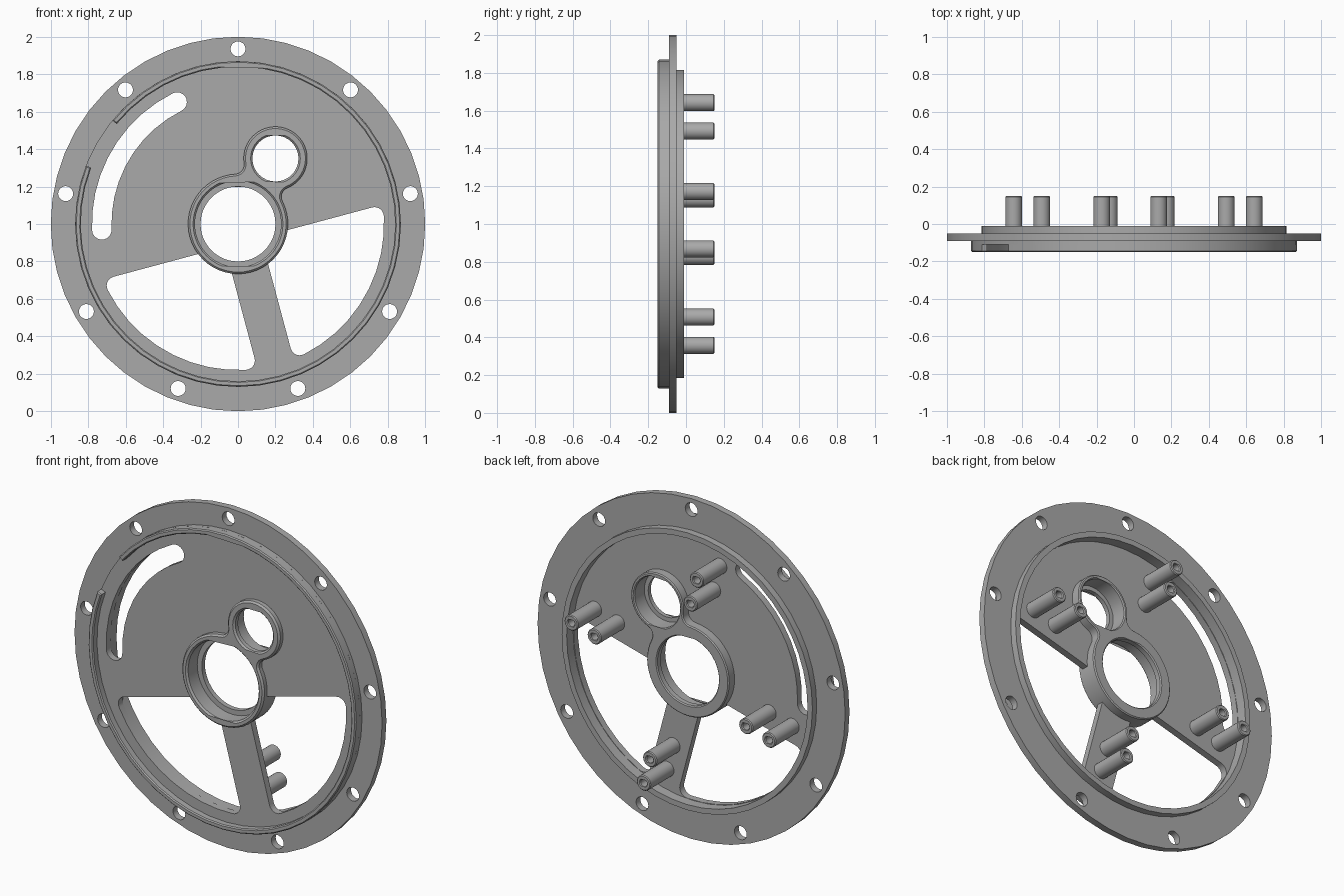
import bpy, bmesh, math
from mathutils import Vector, Matrix

cube = bpy.data.objects.get("Cube")
if cube:
    bpy.data.objects.remove(cube, do_unlink=True)

grey = bpy.data.materials.new("plain_grey")
grey.use_nodes = True
grey.diffuse_color = (0.4, 0.4, 0.4, 1)
grey.node_tree.nodes["Principled BSDF"].inputs["Base Color"].default_value = (0.4, 0.4, 0.4, 1)

TILT = 15          # spokes and posts are turned by this angle
CAVITY = 0.78      # radius of the inner wall


def polar(r, deg, c=(0, 0)):
    a = math.radians(deg)
    return Vector((c[0] + r * math.cos(a), c[1] + r * math.sin(a)))


def arc(c, r, a0, a1, step=7.5):
    n = max(3, math.ceil(abs(a1 - a0) / step))
    return [polar(r, a0 + (a1 - a0) * i / n, c) for i in range(n + 1)]


def circle(r, c=(0, 0), n=48):
    return [polar(r, 90 + 360 * i / n, c) for i in range(n)]


def plate(name, loops, y0, y1, chamfer=0, side=-1):
    """Fill outlines (with holes) in the XZ plane and extrude from y0 to y1."""
    cu = bpy.data.curves.new(name, 'CURVE')
    cu.dimensions, cu.fill_mode = '2D', 'BOTH'
    cu.extrude = (y1 - y0) / 2
    for pts in loops:
        sp = cu.splines.new('POLY')
        sp.points.add(len(pts) - 1)
        for p, q in zip(sp.points, pts):
            p.co = (q[0], q[1], 0, 1)
        sp.use_cyclic_u = True
    tmp = bpy.data.objects.new(name + "_outline", cu)
    bpy.context.collection.objects.link(tmp)
    dg = bpy.context.evaluated_depsgraph_get()
    me = bpy.data.meshes.new_from_object(tmp.evaluated_get(dg))
    bpy.data.objects.remove(tmp, do_unlink=True)
    bpy.data.curves.remove(cu)

    bm = bmesh.new()
    bm.from_mesh(me)
    bm.transform(Matrix.Translation((0, (y0 + y1) / 2, 1)) @ Matrix.Rotation(math.pi / 2, 4, 'X'))
    bmesh.ops.remove_doubles(bm, verts=bm.verts[:], dist=1e-5)
    bmesh.ops.recalc_face_normals(bm, faces=bm.faces[:])
    if chamfer:
        # Inset the cap, then push its old rim back
        end = y0 if side < 0 else y1
        cap = [f for f in bm.faces if all(abs(v.co.y - end) < 1e-4 for v in f.verts)]
        bmesh.ops.inset_region(bm, faces=cap, thickness=chamfer, use_even_offset=True, use_boundary=True)
        inner = {v for f in cap for v in f.verts}
        for v in bm.verts:
            if abs(v.co.y - end) < 1e-4 and v not in inner:
                v.co.y -= side * chamfer
    bm.to_mesh(me)
    bm.free()
    me.name = name
    me.materials.clear()
    me.materials.append(grey)
    ob = bpy.data.objects.new(name, me)
    bpy.context.collection.objects.link(ob)
    bpy.ops.object.select_all(action='DESELECT')
    ob.select_set(True)
    bpy.context.view_layer.objects.active = ob
    bpy.ops.object.shade_smooth_by_angle(angle=math.radians(30))
    return ob


def hub_outline(offset=0):
    """Two circles joined by concave fillets."""
    r1, r2, rf = 0.267 + offset, 0.17 + offset, 0.05 - offset
    c2 = Vector((0.2, 0.35))
    d, phi = c2.length, math.degrees(math.atan2(c2.y, c2.x))
    a, b = r1 + rf, r2 + rf
    A = math.degrees(math.acos((a * a + d * d - b * b) / (2 * a * d)))
    B = math.degrees(math.acos((b * b + d * d - a * a) / (2 * b * d)))
    turn = A + B - 180
    pts = arc((0, 0), r1, phi + A, phi - A + 360)
    pts += arc(polar(a, phi - A), rf, phi - A + 180, phi - A + 180 + turn, 15)[1:]
    pts += arc(c2, r2, phi + 180 + B, phi + 540 - B)[1:]
    pts += arc(polar(a, phi + A), rf, phi - B, phi - B + turn, 15)[1:-1]
    return pts


def window(mirror):
    """Rounded opening between the spoke, the upper web and the rim."""
    rf, half, hub = 0.05, 0.1, 0.26
    y = half + rf
    x = math.sqrt((CAVITY - rf) ** 2 - y * y)
    t = math.degrees(math.atan2(y, x))
    h = math.degrees(math.asin(half / hub))
    pts = arc((x, -y), rf, 90, -t, 15)
    pts += arc((0, 0), CAVITY, -t, t - 90)[1:]
    pts += arc((y, -x), rf, t - 90, -180, 15)[1:]
    pts += arc((0, 0), hub, h - 90, -h)
    rot = Matrix.Rotation(math.radians(TILT), 2)
    return [rot @ Vector((p.x * mirror, p.y)) for p in pts]


def curved_slot(r, w, a0, a1):
    pts = arc((0, 0), r + w, a0, a1)
    pts += arc(polar(r, a1), w, a1, a1 + 180, 20)[1:]
    pts += arc((0, 0), r - w, a1, a0)[1:]
    pts += arc(polar(r, a0), w, a0 + 180, a0 + 360, 20)[1:-1]
    return pts


# Outer flange with nine bolt holes
bolts = [circle(0.04, polar(0.935, 90 + 40 * i), 20) for i in range(9)]
plate("flange", [circle(1), circle(CAVITY + 0.003)] + bolts, -0.09, -0.05)

# Web with two windows, the curved slot and the hub opening
plate("web", [circle(0.87), window(1), window(-1),
              curved_slot(0.728, 0.052, 116.5, 182.5), hub_outline(-0.016)], -0.11, -0.07)

# Raised rim at the back
plate("back_rim", [circle(0.815), circle(CAVITY + 0.003)], -0.05, -0.01)

# Front lip with a gap at the upper side
lip = arc((0, 0), 0.87, 159, 500.5) + arc((0, 0), 0.84, 500.5, 159)
plate("front_lip", [lip], -0.15, -0.11, 0.006)

# Hub: layers with stepped bores
second = (0.2, 0.35)
plate("hub_front", [hub_outline(), circle(0.23), circle(0.123, second, 32)], -0.145, -0.11, 0.01)
plate("hub_middle", [hub_outline(), circle(0.23), circle(0.148, second, 32)], -0.11, -0.05)
plate("hub_back", [hub_outline(), circle(0.2), circle(0.148, second, 32)], -0.05, -0.015, 0.006, 1)

# Four pairs of hollow posts on the back
for i in range(4):
    for r, label in ((0.665, "outer"), (0.51, "inner")):
        c = polar(r, TILT + 90 * i)
        plate(f"{label}_post_{i + 1}", [circle(0.045, c, 24), circle(0.021, c, 16)],
              -0.075, 0.15, 0.005, 1)
